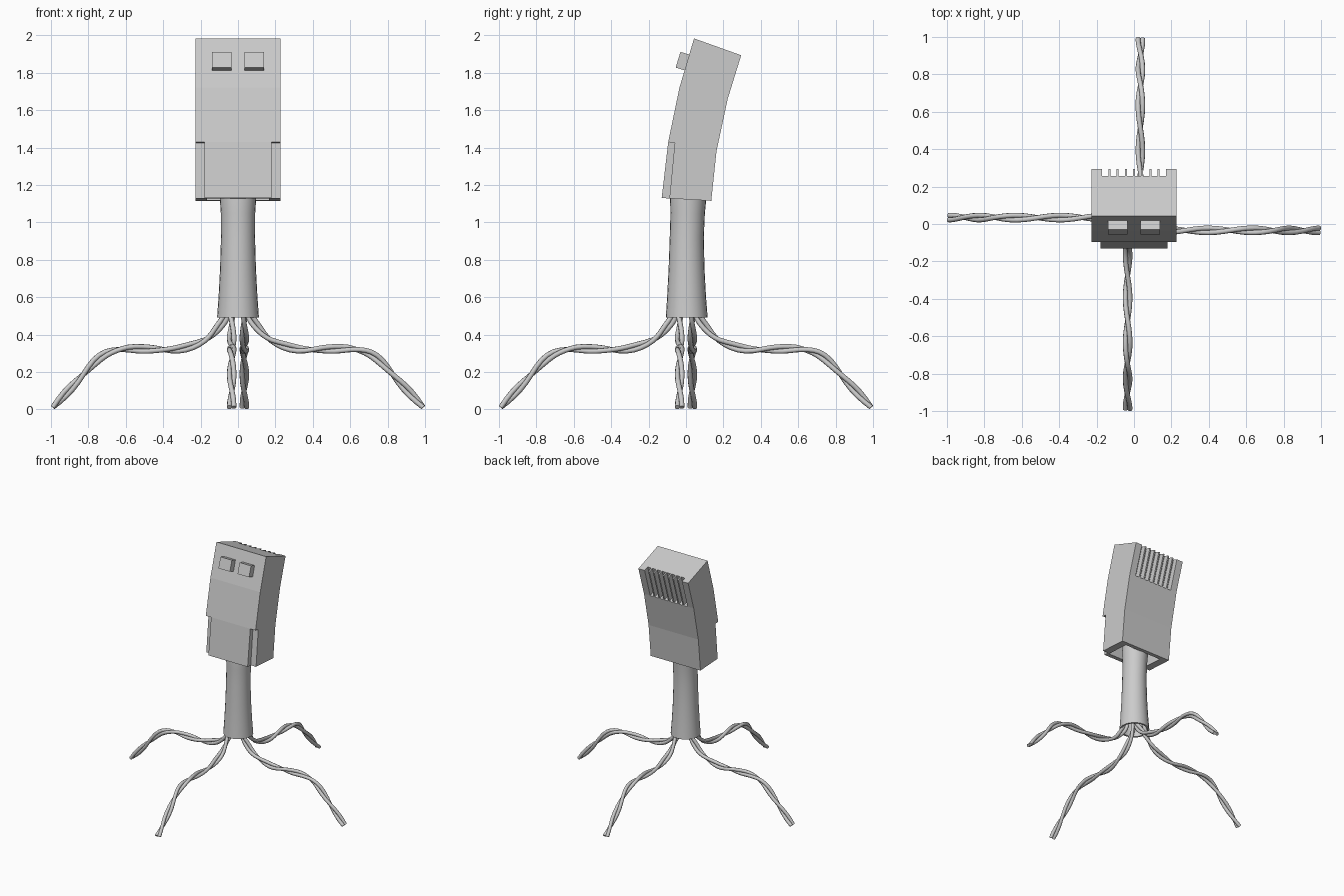
import bpy, bmesh
from math import cos, sin, pi, radians
from mathutils import Vector, Matrix

if "Cube" in bpy.data.objects:
    bpy.data.objects.remove(bpy.data.objects["Cube"])


def make_object(name, bm):
    bmesh.ops.recalc_face_normals(bm, faces=bm.faces)
    mesh = bpy.data.meshes.new(name)
    bm.to_mesh(mesh)
    bm.free()
    ob = bpy.data.objects.new(name, mesh)
    bpy.context.collection.objects.link(ob)
    return ob


def prism(bm, profile, x0, x1):
    """Extrude a (y, z) outline from x0 to x1."""
    face = bm.faces.new([bm.verts.new((x0, y, z)) for y, z in profile])
    new = bmesh.ops.extrude_face_region(bm, geom=[face])["geom"]
    verts = [v for v in new if isinstance(v, bmesh.types.BMVert)]
    bmesh.ops.translate(bm, vec=(x1 - x0, 0, 0), verts=verts)


def activate(ob):
    bpy.ops.object.select_all(action='DESELECT')
    ob.select_set(True)
    bpy.context.view_layer.objects.active = ob


# Head: plug housing, bent backwards
bm = bmesh.new()
prism(bm, [(-0.13, 1.13), (-0.095, 1.43), (-0.035, 1.72), (0.043, 1.983),
           (0.295, 1.893), (0.223, 1.66), (0.163, 1.38), (0.135, 1.115)], -0.226, 0.226)
head = make_object("head", bm)

# Cutters: corner notches, contact slots in the back, cable opening below
bm = bmesh.new()
for s in (-1, 1):
    prism(bm, [(-0.096, 1.05), (-0.06, 1.424), (-0.2, 1.444), (-0.2, 1.05)], s * 0.178, s * 0.3)
for i in range(8):
    x = (i - 3.5) * 0.0438
    prism(bm, [(0.181, 1.673), (0.286, 2.0), (0.4, 1.96), (0.29, 1.635)], x - 0.0165, x + 0.0165)
prism(bm, [(-0.102, 1.05), (-0.07, 1.36), (0.125, 1.34), (0.095, 1.05)], -0.165, 0.165)
cutter = make_object("head_cutter", bm)
cutter.hide_render = True
mod = head.modifiers.new("cut", 'BOOLEAN')
mod.operation = 'DIFFERENCE'
mod.solver = 'EXACT'
mod.object = cutter
activate(head)
bpy.ops.object.modifier_apply(modifier=mod.name)
bpy.data.objects.remove(cutter)

# Eyes: two small blocks on the tilted face
for name, s in (("left_eye", 1), ("right_eye", -1)):
    bm = bmesh.new()
    bmesh.ops.create_cube(bm, size=1)
    bmesh.ops.transform(bm, verts=bm.verts, matrix=(
        Matrix.Translation((s * 0.087, -0.009, 1.859)) @ Matrix.Rotation(radians(-17), 4, 'X')
        @ Matrix.Diagonal((0.104, 0.07, 0.088, 1))))
    make_object(name, bm)

# Neck: hollow, slightly waisted and leaning cable sleeve (z, radius, y shift)
rings = [(0.49, 0.112, 0.004), (0.6, 0.104, 0.003), (0.75, 0.096, 0.003),
         (0.92, 0.091, 0.004), (1.05, 0.092, 0.009), (1.14, 0.098, 0.012), (1.3, 0.098, 0.03)]
N = 24
bm = bmesh.new()
loops = []
for wall, order in ((0, rings), (0.014, rings[::-1])):
    for z, r, dy in order:
        loops.append([bm.verts.new(((r - wall) * cos(2 * pi * k / N),
                                    (r - wall) * sin(2 * pi * k / N) + dy, z)) for k in range(N)])
for a, b in zip(loops, loops[1:] + loops[:1]):
    for k in range(N):
        bm.faces.new((a[k], a[(k + 1) % N], b[(k + 1) % N], b[k]))
neck = make_object("neck", bm)
activate(neck)
bpy.ops.object.shade_smooth_by_angle(angle=radians(35))

# Legs: twisted wire pairs following one (radius, z) path
KEYS = [(0.035, 0.62), (0.055, 0.52), (0.10, 0.445), (0.18, 0.368), (0.32, 0.322), (0.48, 0.322),
        (0.62, 0.322), (0.735, 0.28), (0.86, 0.15), (0.99, 0.011)]


def smooth_path(keys, steps):
    p = [Vector(k) for k in keys]
    p = [2 * p[0] - p[1]] + p + [2 * p[-1] - p[-2]]
    out = []
    for i in range(1, len(p) - 2):
        a, b, c, d = p[i - 1:i + 3]
        for j in range(steps):
            t = j / steps
            out.append(0.5 * (2 * b + (c - a) * t + (2 * a - 5 * b + 4 * c - d) * t * t
                              + (3 * b - a - 3 * c + d) * t ** 3))
    return out + [p[-2]]


path = smooth_path(KEYS, 4)
left = [0.0]
for a, b in zip(path[::-1], path[-2::-1]):
    left.append(left[-1] + (b - a).length)
left.reverse()

for leg, label in enumerate(("right", "back", "left", "front")):
    turn = Matrix.Rotation(leg * pi / 2, 3, 'Z')
    curve = bpy.data.curves.new(label + "_leg", 'CURVE')
    curve.dimensions = '3D'
    curve.bevel_depth = 0.0135
    curve.bevel_resolution = 2
    curve.use_fill_caps = True
    for wire in (0, pi):
        spline = curve.splines.new('POLY')
        spline.points.add(len(path) - 1)
        for i, p in enumerate(path):
            t = (path[min(i + 1, len(path) - 1)] - path[max(i - 1, 0)]).normalized()
            ang = wire + pi * left[i] / 0.24
            up, side = 0.0125 * sin(ang), 0.0125 * cos(ang)
            v = turn @ Vector((p.x - t.y * up, -0.034 + side, p.y + t.x * up))
            spline.points[i].co = (*v, 1)
    ob = bpy.data.objects.new(label + "_leg", curve)
    bpy.context.collection.objects.link(ob)
    activate(ob)
    bpy.ops.object.convert(target='MESH')
    bpy.ops.object.shade_smooth_by_angle(angle=radians(50))
